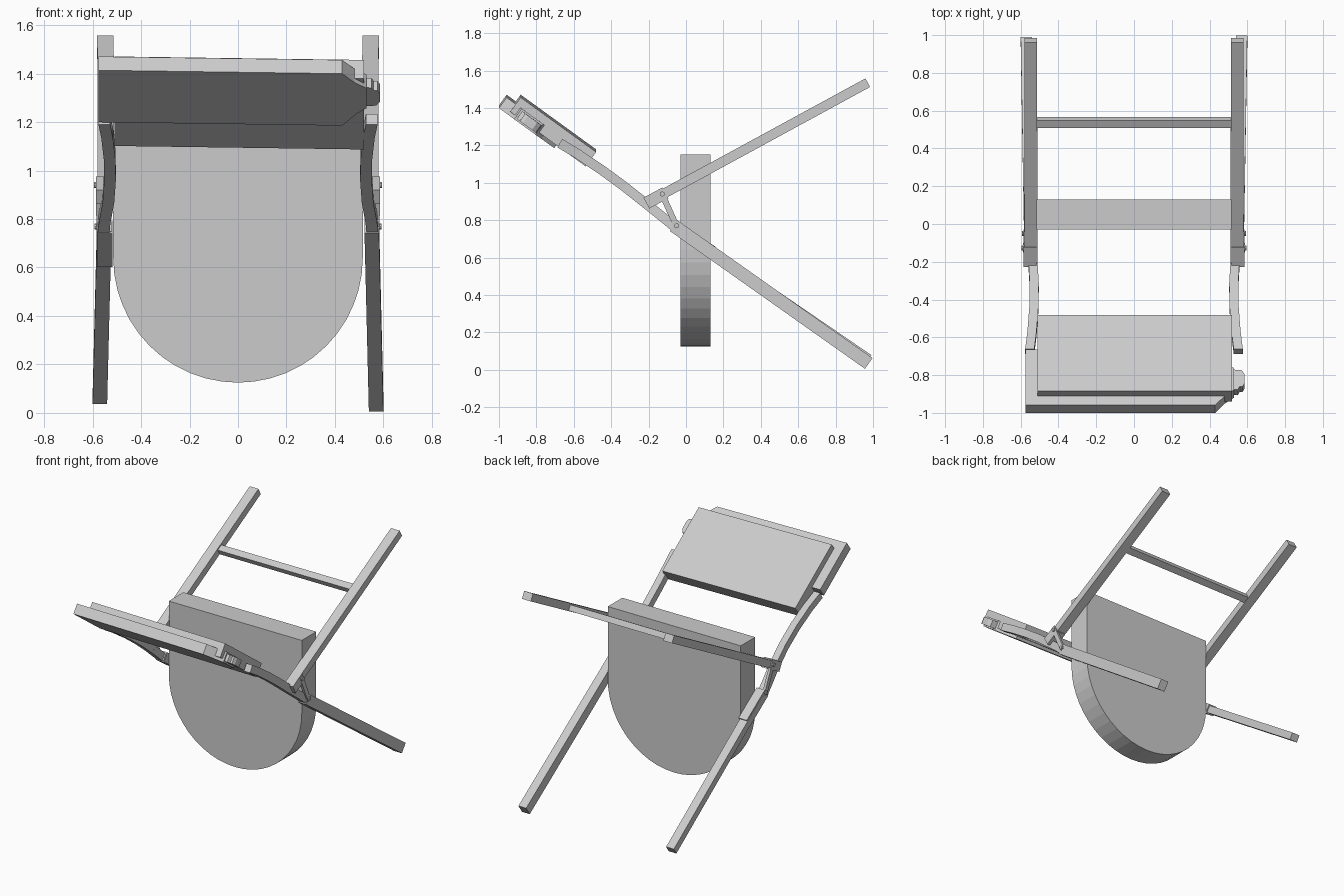
import bpy, bmesh, math
from mathutils import Vector

if "Cube" in bpy.data.objects:
    bpy.data.objects.remove(bpy.data.objects["Cube"])


def make(name, verts, faces):
    me = bpy.data.meshes.new(name)
    me.from_pydata(verts, [], faces)
    bm = bmesh.new()
    bm.from_mesh(me)
    bmesh.ops.recalc_face_normals(bm, faces=bm.faces)
    bm.to_mesh(me)
    bm.free()
    ob = bpy.data.objects.new(name, me)
    bpy.context.collection.objects.link(ob)
    return ob


def prism(name, ring_a, ring_b):
    """Closed solid between two matching outlines."""
    n = len(ring_a)
    faces = [list(range(n)), list(range(n, 2 * n))]
    faces += [[i, (i + 1) % n, n + (i + 1) % n, n + i] for i in range(n)]
    return make(name, ring_a + ring_b, faces)


def beam(name, pts, width, thick):
    """Rectangular bar swept along points (x, y, z); width runs along x."""
    pts = [Vector(p) for p in pts]
    verts, faces = [], []
    for i, p in enumerate(pts):
        t = pts[min(i + 1, len(pts) - 1)] - pts[max(i - 1, 0)]
        n = Vector((0, -t.z, t.y)).normalized() * thick / 2
        w = Vector((width / 2, 0, 0))
        verts += [p - w - n, p + w - n, p + w + n, p - w + n]
    for k in range(0, 4 * (len(pts) - 1), 4):
        faces += [[k + j, k + (j + 1) % 4, k + 4 + (j + 1) % 4, k + 4 + j] for j in range(4)]
    m = len(verts)
    faces += [[0, 1, 2, 3], [m - 4, m - 3, m - 2, m - 1]]
    return make(name, verts, faces)


def pin(name, x, y, z, r, depth):
    ring = [(y + r * math.cos(a * math.pi / 5), z + r * math.sin(a * math.pi / 5)) for a in range(10)]
    return prism(name, [(x - depth / 2, *p) for p in ring], [(x + depth / 2, *p) for p in ring])


def tilted(name, outline, n0, n1):
    """Plate in the leaning plane of the backrest; outline is (x, distance down)."""
    def at(x, u, n):
        return (x, -1.0 + 0.81 * u + 0.587 * n, 1.41 - 0.587 * u + 0.81 * n - 0.014 * (x + 0.3))
    return prism(name, [at(x, u, n0) for x, u in outline], [at(x, u, n1) for x, u in outline])


# folded seat: flat top edge, round lower end
R = 0.515
outline = [(-R, 1.15)] + [(-R * math.cos(math.pi * i / 24), 0.64 - R * math.sin(math.pi * i / 24))
                          for i in range(25)] + [(R, 1.15)]
prism("seat", [(x, -0.03, z) for x, z in outline], [(x, 0.13, z) for x, z in outline])

# backrest: outer board with chamfered end, and inner cushion board
tilted("backrest_board", [(-0.575, 0), (0.43, 0), (0.48, 0.06), (0.53, 0.10), (0.53, 0.24),
                          (0.49, 0.28), (0.43, 0.365), (-0.575, 0.365)], 0, 0.07)
tilted("backrest_cushion", [(-0.51, 0.06), (0.52, 0.06), (0.52, 0.558), (-0.51, 0.558)], 0.02, 0.115)

# knob at the backrest end
tilted("backrest_knob", [(0.52, 0.11), (0.55, 0.11), (0.56, 0.13), (0.575, 0.13), (0.585, 0.15),
                         (0.585, 0.21), (0.57, 0.235), (0.52, 0.24)], 0.01, 0.06)

# legs, stiles and folding links on both sides
for s, side in ((-1, "left"), (1, "right")):
    beam("back_leg_" + side, [(s * 0.545, -0.21, 0.892), (s * 0.547, 0.972, 1.535)], 0.068, 0.052)
    beam("back_leg_bracket_" + side, [(s * 0.55, -0.212, 0.891), (s * 0.55, -0.11, 0.946)], 0.07, 0.066)
    foot_z, thick = (0.034, 0.07) if s > 0 else (0.058, 0.05)
    beam("front_leg_" + side, [(s * 0.552, -0.065, 0.77), (s * 0.57, 0.977, foot_z)], 0.06, thick)
    beam("stile_" + side, [(s * 0.552, -0.675, 1.212), (s * 0.54, -0.58, 1.155), (s * 0.53, -0.45, 1.068),
                           (s * 0.528, -0.33, 0.98), (s * 0.535, -0.21, 0.885),
                           (s * 0.55, -0.11, 0.805), (s * 0.556, -0.05, 0.755)], 0.048, 0.052)
    beam("folding_link_" + side, [(s * 0.578, -0.135, 0.955), (s * 0.575, -0.045, 0.755)], 0.018, 0.032)
    pin("upper_pin_" + side, s * 0.58, -0.127, 0.94, 0.013, 0.03)
    pin("lower_pin_" + side, s * 0.578, -0.05, 0.77, 0.013, 0.03)

# sleeve on the left front leg and the rear crossbar
beam("left_leg_sleeve", [(-0.55, -0.06, 0.767), (-0.55, 0.14, 0.63)], 0.064, 0.066)
beam("rear_crossbar", [(0, 0.517, 1.284), (0, 0.558, 1.306)], 1.04, 0.04)
